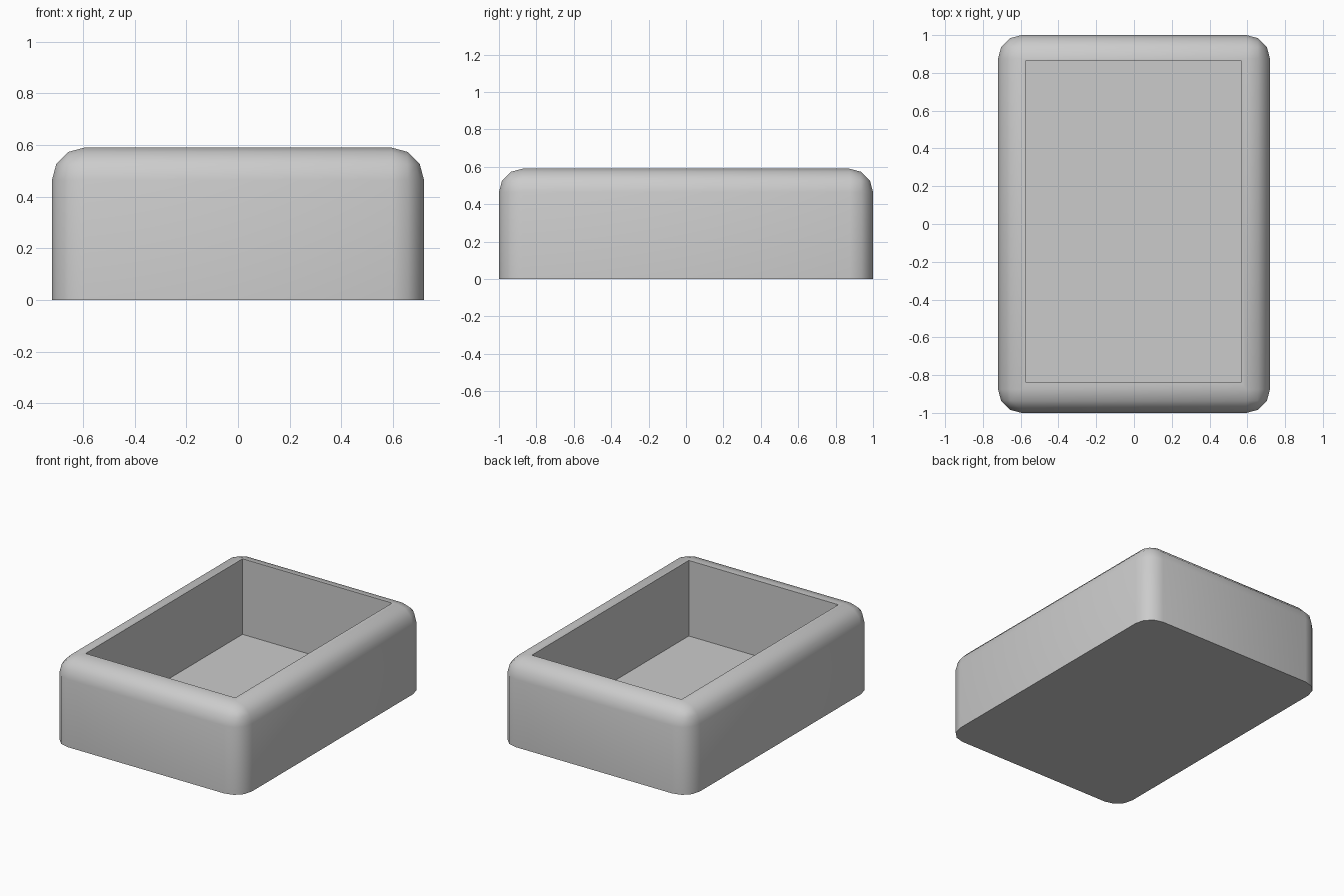
import bpy, bmesh, math

if "Cube" in bpy.data.objects:
    bpy.data.objects.remove(bpy.data.objects["Cube"])

HALF_X, HALF_Y, HEIGHT = 0.72, 1.0, 0.59
RADIUS, FLOOR_Z = 0.125, 0.07
OPEN_X, OPEN_Y = (-0.572, 0.567), (-0.84, 0.866)

bm = bmesh.new()

# Solid block standing on z = 0
bmesh.ops.create_cube(bm, size=1)
for v in bm.verts:
    v.co.x *= 2 * HALF_X
    v.co.y *= 2 * HALF_Y
    v.co.z = (v.co.z + 0.5) * HEIGHT

# Round the upright corners and the top edges, leaving the base sharp
edges = [e for e in bm.edges if max(v.co.z for v in e.verts) > 0.1]
bmesh.ops.bevel(bm, geom=edges, offset=RADIUS, offset_type='OFFSET',
                segments=3, profile=0.5, affect='EDGES')

# Narrow flat rim around the opening
bm.normal_update()
top = max((f for f in bm.faces if f.normal.z > 0.99), key=lambda f: f.calc_area())
bmesh.ops.inset_individual(bm, faces=[top], thickness=0.02)
for v in top.verts:
    v.co.x = OPEN_X[v.co.x > 0]
    v.co.y = OPEN_Y[v.co.y > 0]

# Straight-walled cavity down to the floor
res = bmesh.ops.extrude_discrete_faces(bm, faces=[top])
for v in res['faces'][0].verts:
    v.co.z = FLOOR_Z

bmesh.ops.recalc_face_normals(bm, faces=bm.faces)
mesh = bpy.data.meshes.new("open_box")
bm.to_mesh(mesh)
bm.free()
box = bpy.data.objects.new("open_box", mesh)
bpy.context.collection.objects.link(box)

# Smooth roundings, crisp rim and base
bpy.context.view_layer.objects.active = box
box.select_set(True)
bpy.ops.object.shade_smooth_by_angle(angle=math.radians(40))
